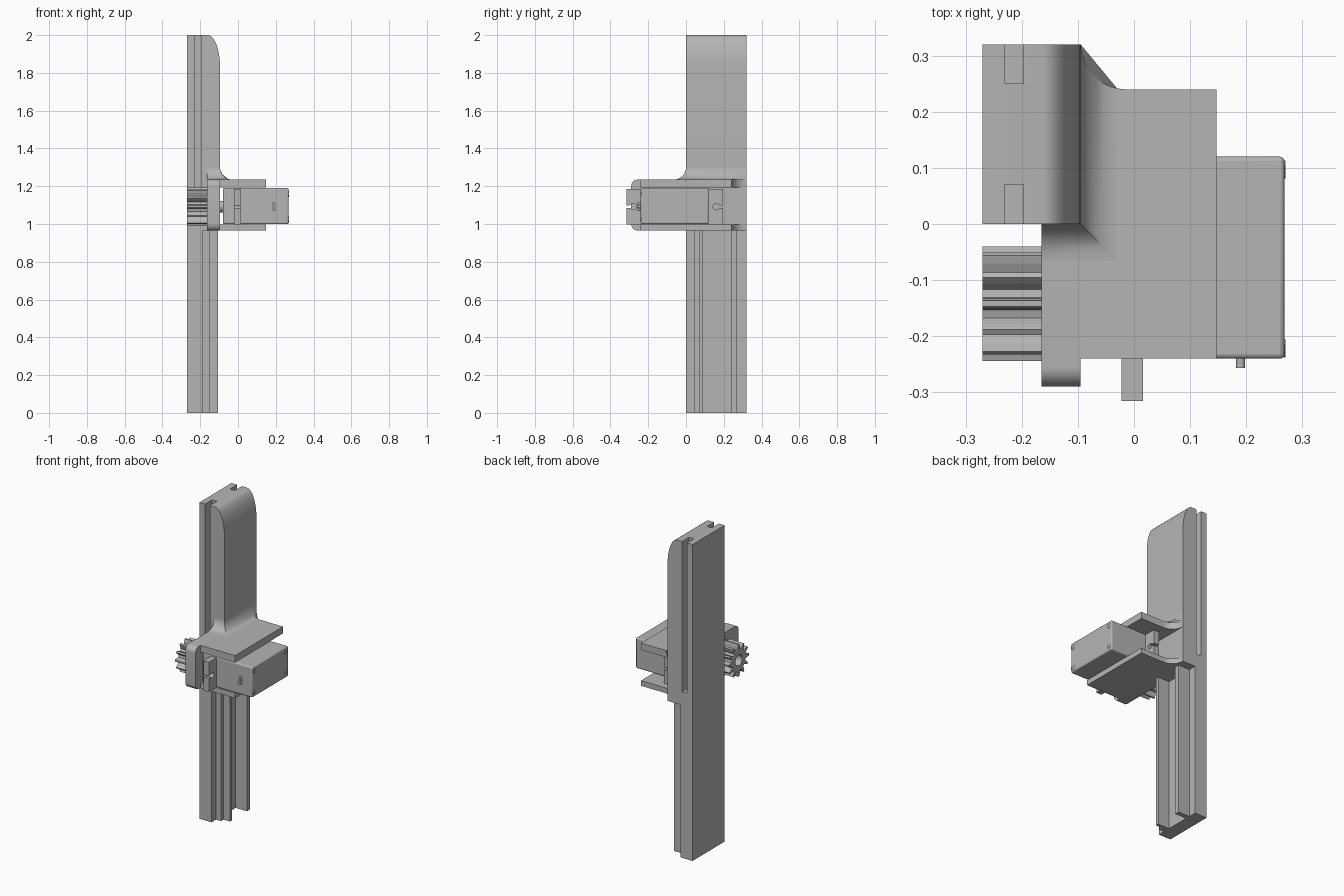
import bpy, bmesh
from math import sin, cos, pi, sqrt
from mathutils import Vector

cube = bpy.data.objects.get("Cube")
if cube:
    bpy.data.objects.remove(cube, do_unlink=True)

grey = bpy.data.materials.new("plain grey")
grey.use_nodes = True
grey.diffuse_color = (0.46, 0.46, 0.46, 1)
grey.node_tree.nodes["Principled BSDF"].inputs["Base Color"].default_value = (0.46, 0.46, 0.46, 1)


def finish(name, bm, smooth=False, bevel=0):
    bmesh.ops.recalc_face_normals(bm, faces=bm.faces)
    mesh = bpy.data.meshes.new(name)
    bm.to_mesh(mesh)
    bm.free()
    mesh.materials.append(grey)
    ob = bpy.data.objects.new(name, mesh)
    bpy.context.collection.objects.link(ob)
    if bevel:
        mod = ob.modifiers.new("rounded_edges", "BEVEL")
        mod.width, mod.segments = bevel, 3
    if smooth:
        bpy.ops.object.select_all(action="DESELECT")
        ob.select_set(True)
        bpy.context.view_layer.objects.active = ob
        bpy.ops.object.shade_smooth_by_angle(angle=0.6)
    return ob


def prism(name, pts, axis, a, b, smooth=False, bevel=0):
    """Extrude a 2D profile along an axis; the other two axes keep their order."""
    def place(p, h):
        v = list(p)
        v.insert("xyz".index(axis), h)
        return v
    bm = bmesh.new()
    low = [bm.verts.new(place(p, a)) for p in pts]
    high = [bm.verts.new(place(p, b)) for p in pts]
    bm.faces.new(low)
    bm.faces.new(high)
    for i in range(len(pts)):
        j = (i + 1) % len(pts)
        bm.faces.new((low[i], low[j], high[j], high[i]))
    return finish(name, bm, smooth, bevel)


def rect(a, b, c, d):
    return [(a, c), (b, c), (b, d), (a, d)]


def arc(cx, cy, rx, ry, start, end, n=8):
    return [(cx + rx * cos(start + (end - start) * i / n),
             cy + ry * sin(start + (end - start) * i / n)) for i in range(n + 1)]


# Main dimensions
LEFT, RIGHT, BACK = -0.27, -0.095, 0.32
LOW, HIGH = 0.965, 1.235
MID_Z = 1.092

# Upper column: solid core between two grooved sides, rounded top edge
outline = [(LEFT, LOW), (RIGHT, LOW)] + arc(-0.16, 1.83, 0.065, 0.17, 0, pi / 2)
groove = [(-0.197, 2), (-0.197, 1.05), (-0.23, 1.05), (-0.23, 2)]
prism("column_core", outline + [(LEFT, 2)], "y", 0.07, 0.25, True)
prism("column_front_side", outline + groove + [(LEFT, 2)], "y", 0, 0.07, True)
prism("column_back_side", outline + groove + [(LEFT, 2)], "y", 0.25, BACK, True)

# Lower rail: back plate with two raised guide lips
prism("lower_rail", [(LEFT, 0), (-0.185, 0), (-0.185, 0.045), (-0.15, 0.045),
                     (-0.15, 0.07), (-0.105, 0.07), (-0.105, 0.09), (-0.185, 0.09),
                     (-0.185, 0.24), (-0.105, 0.24), (-0.105, 0.27), (-0.185, 0.27),
                     (-0.185, BACK), (LEFT, BACK)], "z", 0, LOW)

# Motor bracket: upright wall with rounded front corners and two shelves
R = 0.035
wall = [(0.01, LOW), (0.01, HIGH)]
wall += arc(-0.29 + R, HIGH - R, R, R, pi / 2, pi)
wall += arc(-0.29 + R, LOW + R, R, R, pi, 1.5 * pi)
prism("bracket_wall", wall, "x", -0.165, RIGHT, True)
shelf = rect(RIGHT, 0.147, -0.24, 0.24)[:3]
shelf += arc(-0.015, BACK, 0.08, 0.08, 1.5 * pi, pi)
prism("top_shelf", shelf, "z", 1.192, HIGH, True)
prism("bottom_shelf", shelf, "z", LOW, 0.998, True)

# Concave fillet where the column meets the top shelf
bm = bmesh.new()
rows = []
F = 0.065
for i in range(9):
    t = pi / 2 * i / 8
    d, z = F * (1 - sin(t)), HIGH + F * (1 - cos(t))
    end = BACK - sqrt(max(0, 0.08 ** 2 - (0.08 - d) ** 2))
    rows.append([bm.verts.new(p) for p in
                 ((-0.165, -d, z), (RIGHT + d, -d, z), (RIGHT + d, end, z))])
for lower, upper in zip(rows, rows[1:]):
    for k in range(2):
        bm.faces.new((lower[k], lower[k + 1], upper[k + 1], upper[k]))
for k, corner in ((0, (-0.165, 0, HIGH)), (2, (RIGHT, BACK, HIGH))):
    bm.faces.new([r[k] for r in rows] + [bm.verts.new(corner)])
finish("column_fillet", bm, True)

# Servo motor body
prism("servo_body", rect(-0.24, 0.12, 0.999, 1.191), "x", -0.08, 0.268, True, 0.008)

# Mounting tabs with keyhole notches, mirrored about the body centre
for name, s in (("front_tab", -1), ("back_tab", 1)):
    hole = arc(0.22, 0, 0.017, 0.017, 0.45, 2 * pi - 0.45, 14)
    tab = [(0.175, -0.094), (0.255, -0.094), (0.255, -0.007)]
    tab += hole[::-1] + [(0.255, 0.007), (0.255, 0.094), (0.175, 0.094)]
    prism(name, [(-0.06 + s * u, MID_Z + v) for u, v in tab], "x", -0.022, 0.016)

# Cover screws: raised rings with a sunken centre
for y in (-0.222, 0.097):
    for z in (1.025, 1.16):
        bm = bmesh.new()
        rings = [[bm.verts.new((x, y + r * cos(k * pi / 8), z + r * sin(k * pi / 8)))
                  for k in range(16)]
                 for x, r in ((0.266, 0.016), (0.27, 0.016), (0.27, 0.01), (0.2685, 0.01))]
        for a, b in zip(rings, rings[1:]):
            for k in range(16):
                bm.faces.new((a[k], a[k - 1], b[k - 1], b[k]))
        bm.faces.new(rings[-1])
        finish("cover_screw", bm)

# Cable leads on the front of the motor
for k in (-1, 0, 1):
    z = MID_Z + 0.016 * k
    prism("cable_lead", arc(0.19, z, 0.008, 0.008, 0, 2 * pi * 11 / 12, 11),
          "y", -0.257, -0.235, True)

# Drive shaft and toothed pinion with an open bore
GY, TEETH = -0.142, 12
prism("drive_shaft", arc(GY, MID_Z, 0.03, 0.03, 0, 2 * pi * 15 / 16, 15), "x", -0.18, -0.07, True)
bm = bmesh.new()
profile = []
for k in range(TEETH):
    for frac, r in ((-0.3, 0.07), (-0.2, 0.088), (-0.1, 0.102),
                    (0.1, 0.102), (0.2, 0.088), (0.3, 0.07)):
        a = 2 * pi * (k + frac) / TEETH
        profile.append((a, r))


def gear_ring(x, bore):
    return [bm.verts.new((x, GY + (bore or r) * cos(a), MID_Z + (bore or r) * sin(a)))
            for a, r in profile]


loops = [gear_ring(LEFT, 0.034), gear_ring(LEFT, 0),
         gear_ring(-0.164, 0), gear_ring(-0.164, 0.034)]
for i in range(4):
    a, b = loops[i], loops[(i + 1) % 4]
    for k in range(len(a)):
        bm.faces.new((a[k], a[k - 1], b[k - 1], b[k]))
finish("drive_pinion", bm)
